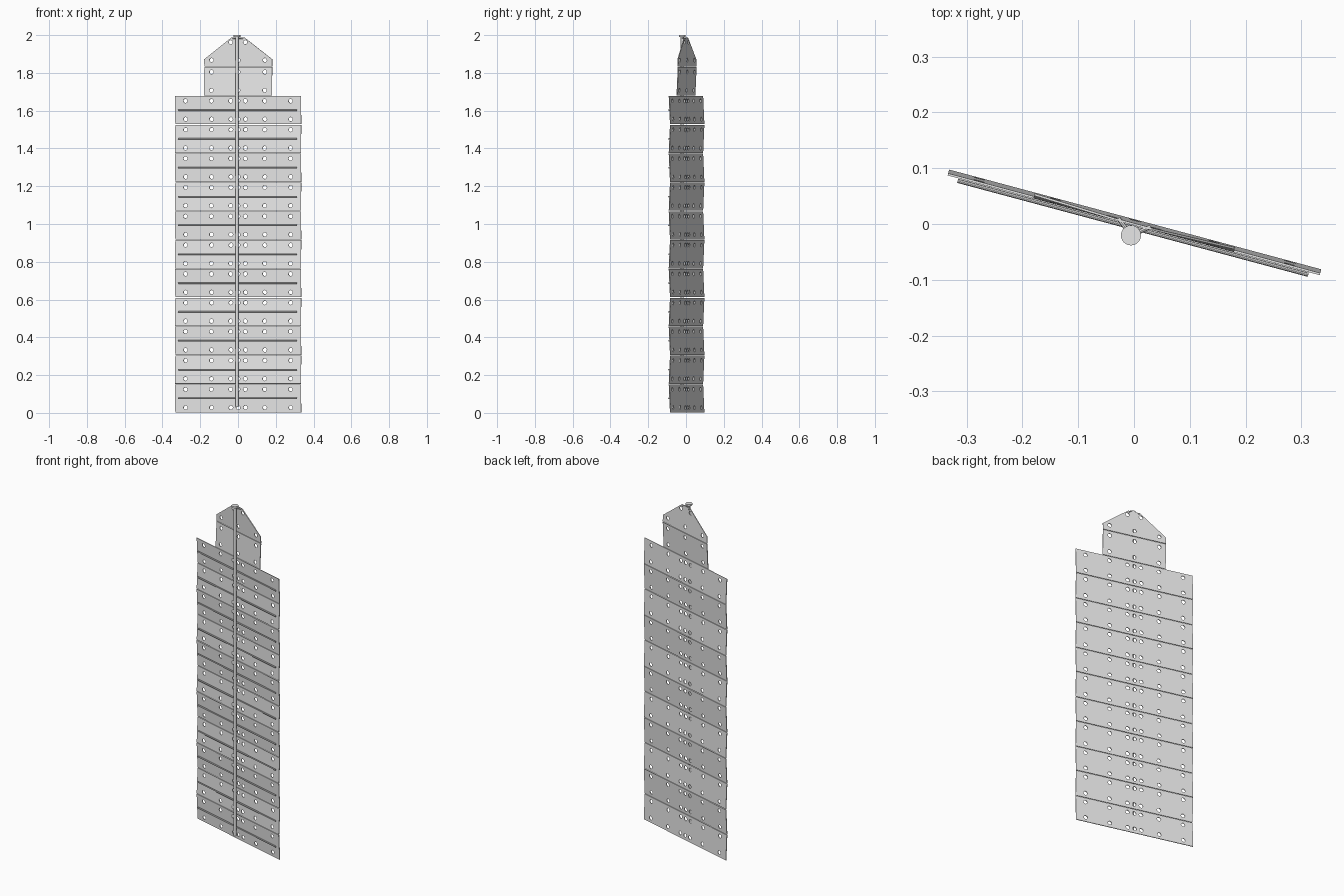
import bpy, math
from mathutils import Matrix, Vector

cube = bpy.data.objects.get("Cube")
if cube:
    bpy.data.objects.remove(cube, do_unlink=True)

TURN = Matrix.Rotation(math.radians(-15), 4, 'Z')   # whole wing is yawed
PITCH = 0.1527                                      # height of one blanket panel
FOLD = 0.0035                                       # zigzag depth at the hinges
THICK = 0.004
PANEL_Y, RAIL_Y, MAST_Y = 0.003, -0.007, -0.021


def material(name, color):
    m = bpy.data.materials.new(name)
    m.use_nodes = True
    m.diffuse_color = color
    m.node_tree.nodes["Principled BSDF"].inputs["Base Color"].default_value = color
    return m


GREY = material("light grey", (0.8, 0.8, 0.8, 1))


def add_loop(curve, points):
    s = curve.splines.new('POLY')
    s.points.add(len(points) - 1)
    for p, (x, y) in zip(s.points, points):
        p.co = (x, y, 0, 1)
    s.use_cyclic_u = True


def hinge_y(k):
    return PANEL_Y + (FOLD if k % 2 == 0 else -FOLD)


def panel(name, outline, holes, k, z0, height):
    """Flat perforated sheet, tilted between hinge k and hinge k + 1."""
    curve = bpy.data.curves.new(name, 'CURVE')
    curve.dimensions = '2D'
    curve.fill_mode = 'BOTH'
    curve.extrude = THICK / 2
    add_loop(curve, outline)
    for hx, hz in holes:
        add_loop(curve, [(hx + 0.011 * math.cos(a * math.tau / 12),
                          hz + 0.011 * math.sin(a * math.tau / 12)) for a in range(12)])
    temp = bpy.data.objects.new(name + "_curve", curve)
    bpy.context.collection.objects.link(temp)
    bpy.context.view_layer.update()
    mesh = bpy.data.meshes.new_from_object(
        temp.evaluated_get(bpy.context.evaluated_depsgraph_get()))
    bpy.data.objects.remove(temp, do_unlink=True)
    # sheet x stays x, sheet y climbs along the tilted panel
    start, end = Vector((0, hinge_y(k), z0)), Vector((0, hinge_y(k + 1), z0 + height))
    up = (end - start).normalized()
    side = Vector((1, 0, 0))
    basis = Matrix((side, up, side.cross(up))).transposed().to_4x4()
    mesh.transform(TURN @ Matrix.Translation(start) @ basis)
    mesh.materials.clear()
    mesh.materials.append(GREY)
    for poly in mesh.polygons:
        poly.material_index = 0
        poly.use_smooth = False
    obj = bpy.data.objects.new(name, mesh)
    bpy.context.collection.objects.link(obj)


def rod(name, a, b, radius, sides=16):
    a, b = Vector(a), Vector(b)
    d = b - a
    bpy.ops.mesh.primitive_cylinder_add(vertices=sides, radius=radius, depth=d.length)
    o = bpy.context.object
    o.name = name
    o.data.transform(TURN @ Matrix.Translation((a + b) / 2)
                     @ d.to_track_quat('Z', 'Y').to_matrix().to_4x4())
    o.data.materials.append(GREY)
    bpy.ops.object.shade_smooth_by_angle()


def mirrored(xs):
    return [-x for x in xs] + [0] + list(xs)


def rectangle(half, height):
    gap = 0.0015
    return [(-half, gap), (half, gap), (half, height - gap), (-half, height - gap)]


ROWS = (0.028, 0.125)

# Main blanket: eleven wide panels, each with a stiffening rail in front
for k in range(11):
    z = k * PITCH
    holes = [(x, r) for x in mirrored((0.04, 0.146, 0.288)) for r in ROWS]
    panel(f"wide_panel_{k + 1}", rectangle(0.345, PITCH), holes, k, z, PITCH)
    mid = z + PITCH / 2
    rod(f"rail_{k + 1}", (-0.325, RAIL_Y, mid), (0.325, RAIL_Y, mid), 0.004, 10)

# Narrow panel above the main blanket
z = 11 * PITCH
panel("narrow_panel", rectangle(0.186, PITCH),
      [(x, r) for x in mirrored((0.146,)) for r in ROWS], 11, z, PITCH)

# Tapered end panel
z += PITCH
tip = 1.988 - z
panel("tapered_panel",
      [(-0.186, 0.0015), (0.186, 0.0015), (0.186, 0.04), (0.035, tip), (-0.035, tip), (-0.186, 0.04)],
      [(x, 0.035) for x in mirrored((0.146,))] + [(-0.04, 0.13), (0.04, 0.13)],
      12, z, tip)

# Mast with its end cap and the arms that hold the blanket tip
rod("mast", (0, MAST_Y, 0.03), (0, MAST_Y, 1.99), 0.008)
rod("mast_cap", (0, MAST_Y, 1.99), (0, MAST_Y, 2.0), 0.018, 24)
for side, label in ((1, "left"), (-1, "right")):
    rod(f"tip_arm_{label}", (0, MAST_Y, 1.986), (side * 0.03, PANEL_Y, 1.982), 0.004, 8)
